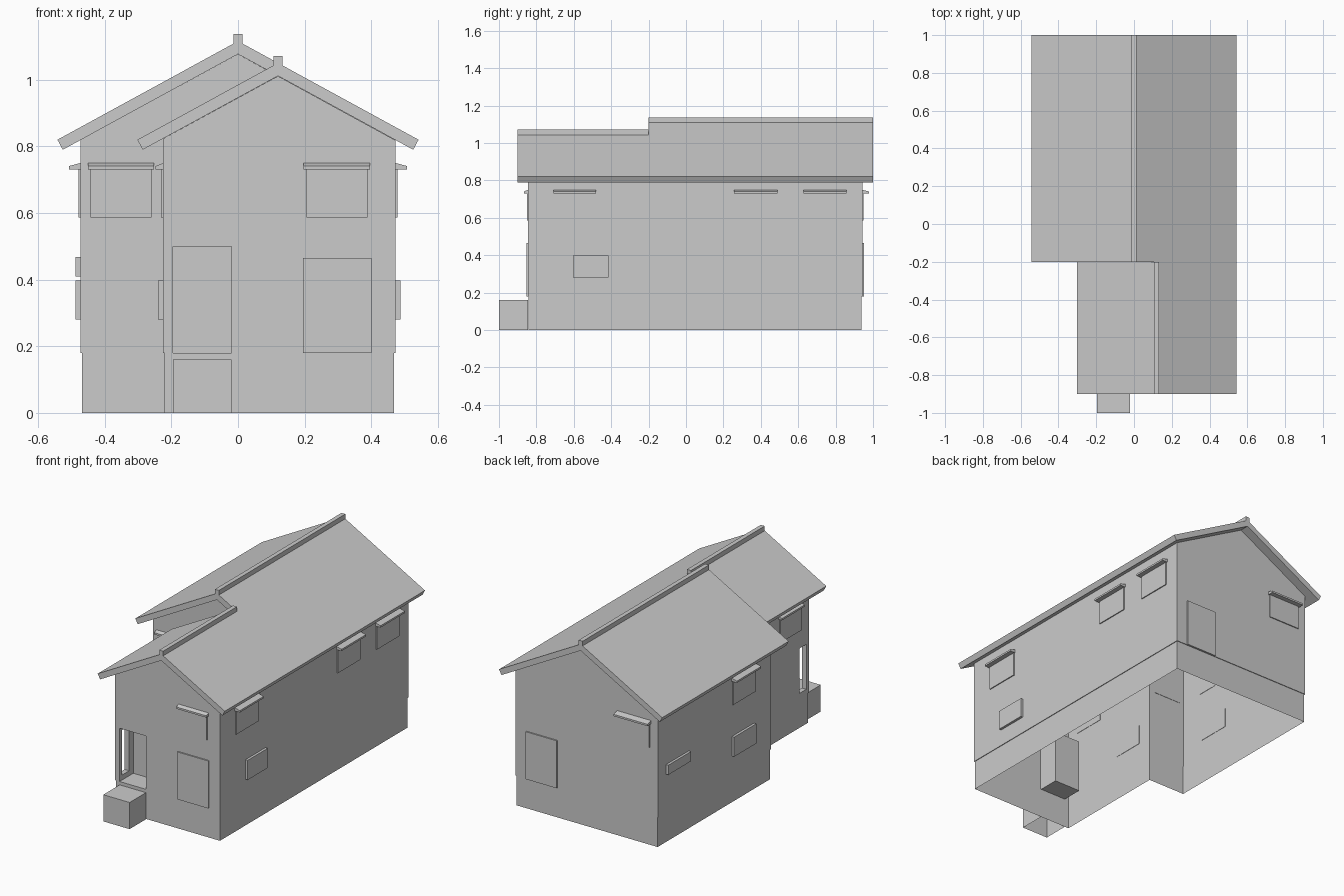
import bpy, bmesh

if "Cube" in bpy.data.objects:
    bpy.data.objects.remove(bpy.data.objects["Cube"])


def make(name, faces):
    """Build an object from polygons given as point lists."""
    bm = bmesh.new()
    for pts in faces:
        bm.faces.new([bm.verts.new(p) for p in pts])
    bmesh.ops.remove_doubles(bm, verts=bm.verts, dist=0.0001)
    bmesh.ops.recalc_face_normals(bm, faces=bm.faces)
    me = bpy.data.meshes.new(name)
    bm.to_mesh(me)
    bm.free()
    ob = bpy.data.objects.new(name, me)
    bpy.context.collection.objects.link(ob)
    return ob


def prism(name, profile, u0, u1, place):
    """Extrude a (d, z) profile from u0 to u1."""
    a = [place(d, u0, z) for d, z in profile]
    b = [place(d, u1, z) for d, z in profile]
    n = len(a)
    sides = [[a[i], a[(i + 1) % n], b[(i + 1) % n], b[i]] for i in range(n)]
    return make(name, [a, b] + sides)


def rect(a0, b0, a1, b1):
    return [(a0, b0), (a1, b0), (a1, b1), (a0, b1)]


def holed(o, h):
    """Four rectangles around hole h inside outer o, as (a0, b0, a1, b1)."""
    r = [(o[0], o[1], h[0], o[3]), (h[2], o[1], o[2], o[3]),
         (h[0], o[1], h[2], h[1]), (h[0], h[3], h[2], o[3])]
    return [rect(*q) for q in r if q[2] - q[0] > 1e-4 and q[3] - q[1] > 1e-4]


def along_y(d, u, z):
    return (d, u, z)


W, F, B, S, L = 0.473, -0.845, 0.943, -0.13, -0.225   # wall planes
Z0 = 0.18                                             # plinth height
SL = 0.546                                            # roof slope


def at_y(y, pts):
    return [(x, y, z) for x, z in pts]


def at_x(x, pts):
    return [(x, y, z) for y, z in pts]


# Upper walls, with the porch opening and the slim side opening
door = (-0.195, Z0, -0.02, 0.50)
slit = (-0.82, 0.21, -0.755, 0.48)
walls = [at_y(F, p) for p in holed((L, Z0, W, 0.818), door)]
walls.append(at_y(F, [(L, 0.818), (W, 0.818), (0.12, 1.011), (L, 0.823)]))
walls.append(at_y(B, [(-W, Z0), (W, Z0), (W, 0.819), (0, 1.077), (-W, 0.819)]))
walls.append(at_y(S, [(-W, Z0), (L, Z0), (L, 0.823), (0.12, 1.011),
                      (0, 1.077), (-W, 0.819)]))
walls.append(at_x(W, rect(F, Z0, B, 0.819)))
walls.append(at_x(-W, rect(S, Z0, B, 0.819)))
walls += [at_x(L, p) for p in holed((F, Z0, S, 0.823), slit)]
make("upper_walls", walls)

# Plinth, set in slightly, with a thin ledge on top
outer = [(L, F), (W, F), (W, B), (-W, B), (-W, S), (L, S)]
e = 0.004
inner = [(L + e, F + e), (W - e, F + e), (W - e, B - e),
         (-W + e, B - e), (-W + e, S + e), (L + e, S + e)]
plinth = []
for i in range(6):
    p, q, r, s = inner[i], inner[(i + 1) % 6], outer[(i + 1) % 6], outer[i]
    plinth.append([(*p, 0), (*q, 0), (*q, Z0), (*p, Z0)])
    plinth.append([(*p, Z0), (*q, Z0), (*r, Z0), (*s, Z0)])
make("plinth", plinth)

# Porch recess behind the door opening
x0, z0, x1, z1 = door
yb = F + 0.13
porch = [at_y(yb, rect(*door)), at_x(x1, rect(F, z0, yb, z1))]
porch += [[(x0, F, z), (x1, F, z), (x1, yb, z), (x0, yb, z)] for z in (z0, z1)]
porch += [at_x(x0, p) for p in holed((F, z0, yb, z1), slit)]
ring = rect(*slit)
for i in range(4):
    (ya, za), (yc, zc) = ring[i], ring[(i + 1) % 4]
    porch.append([(L, ya, za), (L, yc, zc), (x0, yc, zc), (x0, ya, za)])
make("porch_recess", porch)

# Front step, open underneath
sx0, sx1, sy, st = -0.195, -0.02, -1.0, 0.16
make("front_step", [
    at_y(sy, rect(sx0, 0, sx1, st)),
    at_x(sx0, rect(sy, 0, F, st)), at_x(sx1, rect(sy, 0, F, st)),
    [(sx0, sy, st), (sx1, sy, st), (sx1, F, st), (sx0, F, st)]])


# Gable roofs with ridge caps
def roof(name, cx, half, y0, y1):
    top, low = 0.82 + half * SL, 0.79 + (half - 0.016) * SL
    prof = [(cx - half, 0.82), (cx, top), (cx + half, 0.82),
            (cx + half - 0.016, 0.79), (cx, low), (cx - half + 0.016, 0.79)]
    prism(name, prof, y0, y1, along_y)
    prism(name + "_ridge", rect(cx - 0.013, top - 0.015, cx + 0.013, top + 0.021),
          y0, y1, along_y)


roof("rear_roof", 0, 0.542, -0.2, 1.0)
roof("front_roof", 0.12, 0.422, -0.9, -0.2)

# Wall frames: map (outward distance, position along wall, z) to space
frames = {
    "front": lambda d, u, z: (u, F - d, z),
    "step_front": lambda d, u, z: (u, S - d, z),
    "back": lambda d, u, z: (u, B + d, z),
    "right": lambda d, u, z: (W + d, u, z),
    "left": lambda d, u, z: (-W - d, u, z),
    "front_left": lambda d, u, z: (L - d, u, z),
}


def panel(name, side, u0, u1, z0, z1, d):
    prism(side + "_" + name, rect(-0.002, z0, d, z1), u0, u1, frames[side])


# Upper windows with sloping hoods
for side, u0, u1, d in [
        ("front", 0.205, 0.388, 0.022), ("step_front", -0.443, -0.26, 0.022),
        ("back", -0.42, -0.21, 0.035),
        ("right", -0.70, -0.49, 0.035), ("right", 0.265, 0.48, 0.035),
        ("right", 0.635, 0.85, 0.035), ("left", 0.02, 0.235, 0.035),
        ("front_left", -0.765, -0.565, 0.022)]:
    panel("window", side, u0, u1, 0.587, 0.732, 0.006)
    prism(side + "_hood", [(0, 0.73), (d, 0.73), (d, 0.741), (0, 0.75)],
          u0 - 0.008, u1 + 0.008, frames[side])

# Lower windows
for side, u0, u1, z0, z1 in [
        ("right", -0.605, -0.415, 0.28, 0.398), ("left", 0.03, 0.24, 0.28, 0.398),
        ("left", 0.65, 0.865, 0.41, 0.468), ("front_left", -0.42, -0.22, 0.28, 0.398)]:
    panel("low_window", side, u0, u1, z0, z1, 0.015)

# Tall panels on the front and back walls
for side in ("front", "back"):
    panel("tall_panel", side, 0.195, 0.40, Z0, 0.465, 0.008)
